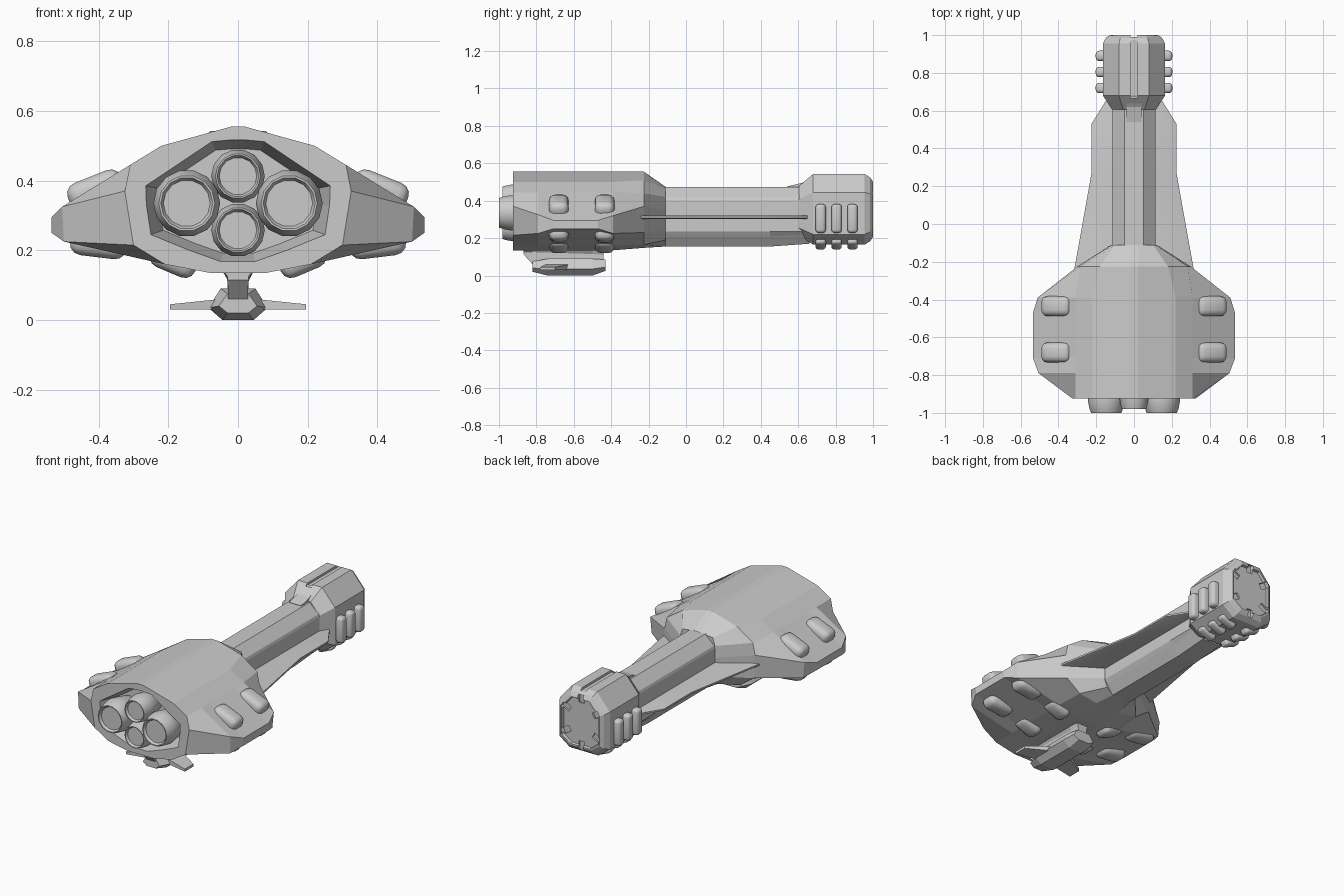
import bpy, bmesh, math
from mathutils import Matrix, Vector

if "Cube" in bpy.data.objects:
    bpy.data.objects.remove(bpy.data.objects["Cube"])


def finish(name, bm, smooth=False):
    bmesh.ops.recalc_face_normals(bm, faces=bm.faces)
    me = bpy.data.meshes.new(name)
    bm.to_mesh(me)
    bm.free()
    for p in me.polygons:
        p.use_smooth = smooth
    ob = bpy.data.objects.new(name, me)
    bpy.context.collection.objects.link(ob)
    if smooth:
        bpy.ops.object.select_all(action='DESELECT')
        ob.select_set(True)
        bpy.context.view_layer.objects.active = ob
        bpy.ops.object.shade_smooth_by_angle(angle=math.radians(40))
    return ob


def loft(name, sections, smooth=False):
    """Skin half profiles (x, z from top to bottom), mirrored in x, along y."""
    bm = bmesh.new()
    rings = []
    for y, half in sections:
        full = list(half) + [(-x, z) for x, z in reversed(half)]
        rings.append([bm.verts.new((x, y, z)) for x, z in full])
    n = len(rings[0])
    for a, b in zip(rings, rings[1:]):
        for i in range(n):
            j = (i + 1) % n
            bm.faces.new((a[i], a[j], b[j], b[i]))
    bm.faces.new(rings[0])
    bm.faces.new(rings[-1])
    return finish(name, bm, smooth)


def scaled(half, s, zc):
    return [(x * s, zc + (z - zc) * s) for x, z in half]


def box(name, loc, size, tilt=0, bevel=0):
    bm = bmesh.new()
    bmesh.ops.create_cube(bm, size=1, matrix=Matrix.Diagonal((*size, 1)))
    if bevel:
        bmesh.ops.bevel(bm, geom=bm.edges[:], offset=bevel, segments=3,
                        profile=0.5, affect='EDGES')
    bm.transform(Matrix.Translation(loc) @ Matrix.Rotation(tilt, 4, 'Y'))
    return finish(name, bm, bevel > 0)


def lathe(name, x, z, profile, sides=14):
    bm = bmesh.new()
    rings = []
    for r, y in profile:
        rings.append([bm.verts.new((x + r * math.cos(2 * math.pi * k / sides), y,
                                    z + r * math.sin(2 * math.pi * k / sides)))
                      for k in range(sides)])
    for a, b in zip(rings, rings[1:]):
        for k in range(sides):
            j = (k + 1) % sides
            bm.faces.new((a[k], a[j], b[j], b[k]))
    bm.faces.new(rings[0])
    bm.faces.new(rings[-1])
    return finish(name, bm, True)


# Main hull: fixed core profile, wing corners vary; recess folded in at the rear
def hull_section(y, upper, lower):
    return (y, [(.02, .555), (.22, .5), (.31, .445), upper, lower,
                (.21, .16), (.08, .135)])


recess = [(.02, .517), (.075, .512), (.265, .385), (.263, .33), (.25, .245),
          (.14, .2), (.05, .168)]
loft("main_hull", [
    (-.80, scaled(recess, .86, .335)),
    (-.925, recess),
    hull_section(-.925, (.325, .37), (.3, .215)),
    hull_section(-.79, (.505, .325), (.5, .225)),
    hull_section(-.71, (.535, .295), (.535, .25)),
    hull_section(-.47, (.535, .295), (.535, .25)),
    hull_section(-.39, (.51, .32), (.5, .225)),
    (-.225, [(.02, .555), (.18, .51), (.285, .44), (.3, .37), (.29, .23),
             (.2, .165), (.08, .148)]),
    (-.11, [(.02, .475), (.1, .465), (.115, .42), (.12, .35), (.12, .24),
            (.1, .19), (.06, .155)]),
])

# Neck
neck = [(.05, .474), (.11, .42), (.115, .405), (.115, .235), (.1, .21), (.06, .155)]
loft("neck", [(-.25, neck), (.45, neck),
              (.66, [(x, z + (.015 if z < .22 else 0)) for x, z in neck])])
loft("neck_spine", [(.54, [(.04, .476), (.04, .4)]), (.62, [(.04, .495), (.04, .4)]),
                    (.68, [(.04, .535), (.04, .4)])])

# Thin flat blades along both sides of the neck
loft("side_blades", [
    (y, [(w - .01, .321), (w, .317), (w, .307), (w - .01, .303)])
    for y, w in ((-.27, .322), (.0, .273), (.27, .225), (.53, .225), (.65, .15))], True)

# Head block with shallow front recess
head = [(.08, .543), (.165, .445), (.165, .22), (.09, .165)]
head_ob = loft("head", [(.605, scaled(head, .7, .33)), (.68, head), (.955, head),
                        (.985, scaled(head, .9, .35)), (1.0, scaled(head, .78, .35)),
                        (1.0, scaled(head, .74, .35)), (.985, scaled(head, .72, .35))])

# Slot and notches cut from the head
cuts = [((0, .83, .555), (.035, .5, .05), 0)]
for k in range(6):
    a = math.pi * k / 3
    cuts.append(((.115 * math.sin(a), 1.0, .352 + .14 * math.cos(a)),
                 (.035, .05, .05), a))
for loc, size, tilt in cuts:
    c = box("notch_cutter", loc, size, tilt)
    c.hide_render = True
    c.hide_set(True)
    m = head_ob.modifiers.new("notch", 'BOOLEAN')
    m.operation = 'DIFFERENCE'
    m.solver = 'EXACT'
    m.object = c

# Rounded pads on head sides and underside
for y in (.72, .805, .89):
    for s in (-1, 1):
        box("head_side_pad", (s * .165, y, .305), (.075, .055, .155), 0, .018)
        box("head_lower_pad", (s * .08, y, .177), (.1, .055, .05), -s * .4, .015)

# Rounded pods above and below the wings
for s in (-1, 1):
    for y in (-.435, -.68):
        box("upper_wing_pod", (s * .408, y, .372), (.165, .105, .085), s * .38, .032)
        box("lower_wing_pod", (s * .4, y, .22), (.165, .105, .08), -s * .12, .034)
        box("lower_hull_pod", (s * .185, y, .172), (.14, .105, .075), -s * .4, .032)

# Engine nozzles
shape = ((.6, -.78), (.85, -.85), (1, -.91), (1, -.94), (.93, -.975),
         (.84, -1), (.78, -1), (.7, -.985))
for name, x, z, r, dy in (("left_engine", -.147, .335, .096, 0),
                          ("right_engine", .147, .335, .096, 0),
                          ("upper_engine", 0, .413, .077, .02),
                          ("lower_engine", 0, .258, .077, .02)):
    lathe(name, x, z, [(r * a, y + dy) for a, y in shape])

# Sensor pod below the hull: body, strut and two fins
pod = [(.05, .09), (.085, .035), (.045, 0)]
loft("belly_pod", [(-.82, [(.03, .075), (.055, .04), (.03, .02)]), (-.74, pod), (-.5, pod),
                   (-.43, [(.04, .085), (.07, .045), (.035, .025)])])
loft("pod_strut", [(-.87, [(.05, .15), (.03, .125), (.03, .115)]),
                   (-.82, [(.05, .15), (.03, .125), (.028, .06)]),
                   (-.5, [(.05, .15), (.03, .115), (.03, .06)]),
                   (-.44, [(.04, .15), (.03, .11), (.03, .08)])])
for s in (-1, 1):
    bm = bmesh.new()
    bmesh.ops.create_cube(bm, size=1)
    for v in bm.verts:
        tip, fore, up = v.co.x * s > 0, v.co.y > 0, v.co.z > 0
        v.co = Vector((s * (.195 if tip else .05),
                       (-.7 if tip else -.62) if fore else (-.78 if tip else -.75),
                       (.045 if tip else .06) if up else .03))
    finish("pod_fin", bm)
